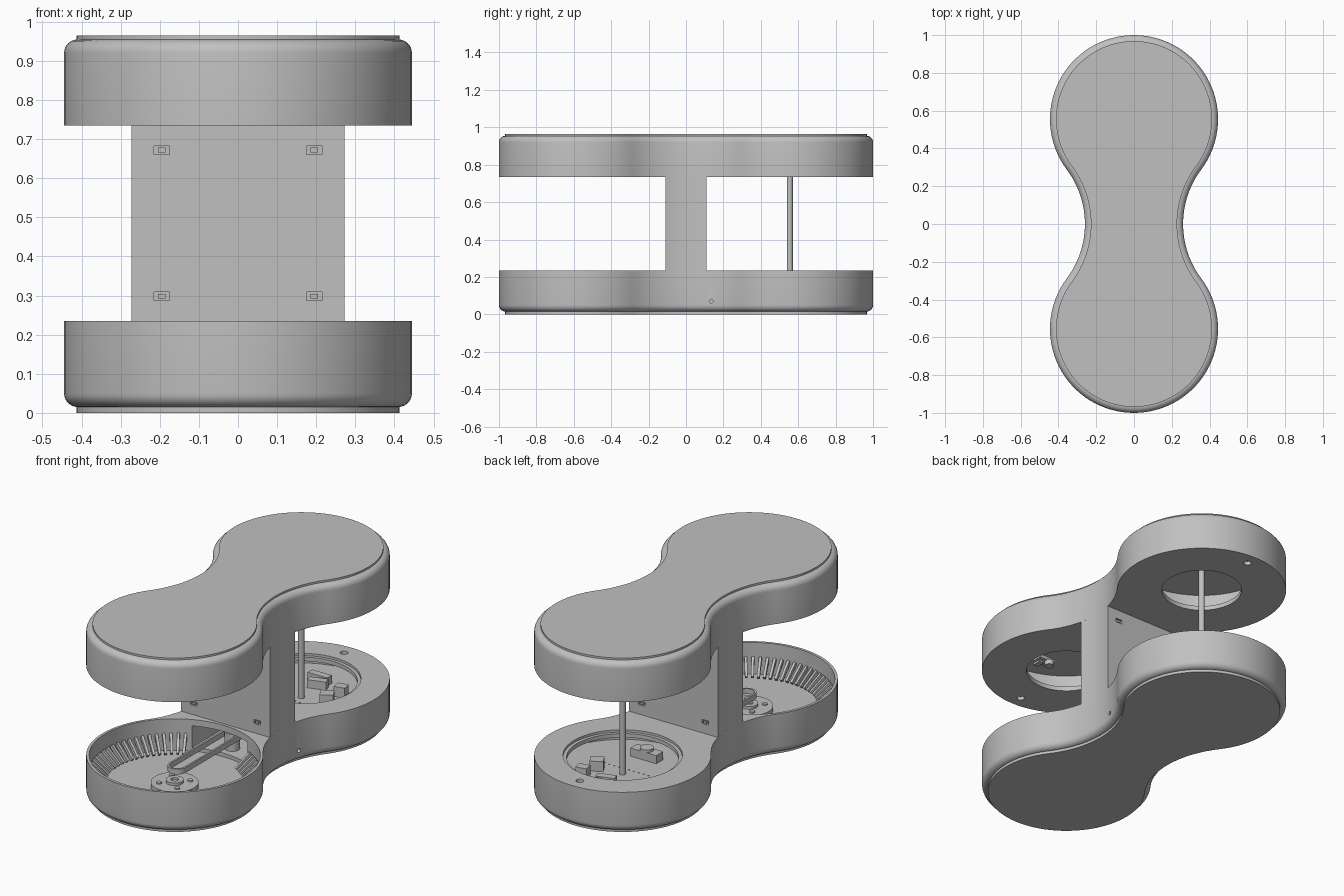
import bpy, bmesh
from math import sin, cos, pi, radians, atan2
from mathutils import Vector, Matrix

cube = bpy.data.objects.get("Cube")
if cube:
    bpy.data.objects.remove(cube, do_unlink=True)

grey = bpy.data.materials.new("plain grey")
grey.use_nodes = True
COLOUR = (0.53, 0.53, 0.53, 1)
grey.diffuse_color = COLOUR
grey.node_tree.nodes["Principled BSDF"].inputs["Base Color"].default_value = COLOUR

LOBE_Y, LOBE_R = 0.555, 0.445     # round ends
NECK_X, NECK_R = 0.74, 0.48       # concave waist
TANGENT = atan2(0.6, 0.8)
HEIGHT = 0.97


def finish(name, bm):
    bmesh.ops.recalc_face_normals(bm, faces=bm.faces)
    mesh = bpy.data.meshes.new(name)
    bm.to_mesh(mesh)
    bm.free()
    mesh.materials.append(grey)
    ob = bpy.data.objects.new(name, mesh)
    bpy.context.collection.objects.link(ob)
    return ob


def arc(cx, cy, r, a, b, n):
    return [(cx + r * cos(a + (b - a) * i / n), cy + r * sin(a + (b - a) * i / n))
            for i in range(n + 1)]


def outline(d=0.0):
    """Dumbbell outline, moved inwards by d."""
    t, r, n = TANGENT, LOBE_R - d, NECK_R + d
    return (arc(0, LOBE_Y, r, -t, pi + t, 64)
            + arc(-NECK_X, 0, n, t, -t, 24)[1:-1]
            + arc(0, -LOBE_Y, r, pi - t, 2 * pi + t, 64)
            + arc(NECK_X, 0, n, pi + t, pi - t, 24)[1:-1])


def loft(name, sections):
    """Skin a stack of (points, z) sections and cap both ends."""
    bm = bmesh.new()
    rings = [[bm.verts.new((x, y, z)) for x, y in pts] for pts, z in sections]
    count = len(rings[0])
    for low, high in zip(rings, rings[1:]):
        for i in range(count):
            j = (i + 1) % count
            bm.faces.new((low[i], low[j], high[j], high[i]))
    bm.faces.new(rings[0])
    bm.faces.new(rings[-1])
    return finish(name, bm)


def cylinder(name, x, y, r, z0, z1, seg=64):
    return loft(name, [(arc(x, y, r, 0, 2 * pi, seg)[:-1], z) for z in (z0, z1)])


def box(name, centre, size, turn=0.0):
    bm = bmesh.new()
    m = (Matrix.Translation(centre) @ Matrix.Rotation(turn, 4, 'Z')
         @ Matrix.Diagonal((*size, 1)))
    bmesh.ops.create_cube(bm, size=1, matrix=m)
    return finish(name, bm)


def cut(ob, cutters):
    for c in cutters:
        c.hide_render = True
        mod = ob.modifiers.new("cut", 'BOOLEAN')
        mod.operation, mod.solver, mod.object = 'DIFFERENCE', 'EXACT', c
        bpy.context.view_layer.objects.active = ob
        bpy.ops.object.modifier_apply(modifier=mod.name)
        bpy.data.objects.remove(c, do_unlink=True)


def housing(name, flip):
    """Shell with one rounded rim; flip turns it upside down."""
    steps = [(0.235, 0)] + [(0.05 - 0.035 * sin(a), 0.035 * (1 - cos(a)))
                            for a in (radians(15 * i) for i in range(7))]
    return loft(name, [(outline(d), HEIGHT - z if flip else z) for z, d in steps])


# Housings and end plates
lower = housing("lower_housing", False)
upper = housing("upper_housing", True)
loft("base_plate", [(outline(0.032), z) for z in (0, 0.02)])
loft("top_plate", [(outline(0.032), z) for z in (0.95, 0.965)])

# Lower pockets: open front pan, belt tunnel, rear well with stepped lip
side_hole = cylinder("side_hole", 0, 0, 0.011, 0.22, 0.4, 16)
side_hole.data.transform(Matrix.Translation((0, 0.135, 0.07)) @ Matrix.Rotation(pi / 2, 4, 'Y'))
cut(lower, [
    cylinder("pan", 0, -LOBE_Y, 0.43, 0.06, 0.3, 96),
    box("tunnel", (0, -0.1, 0.14), (0.34, 0.4, 0.12)),
    cylinder("well", 0, LOBE_Y, 0.41, 0.13, 0.2),
    cylinder("well_mouth", 0, LOBE_Y, 0.282, 0.19, 0.3),
    cylinder("well_lip", 0, LOBE_Y, 0.3, 0.222, 0.3),
    cylinder("screw_hole", 0, 0.93, 0.02, 0.215, 0.3, 20),
    side_hole])

# Upper pockets: a hollow with a round mouth in each lobe
for s in (-1, 1):
    cut(upper, [
        cylinder("hollow", 0, s * LOBE_Y, 0.41, 0.76, 0.94),
        cylinder("mouth", 0, s * LOBE_Y, 0.21, 0.7, 0.78),
        cylinder("screw_hole", 0, s * 0.93, 0.02, 0.7, 0.755, 20)])

# Central column follows the waist, with four clip slots on each face
edge = atan2(0.11, 0.467)
profile = (arc(-NECK_X, 0, NECK_R, edge, -edge, 16)
           + arc(NECK_X, 0, NECK_R, pi + edge, pi - edge, 16))
column = loft("column", [(profile, z) for z in (0.225, 0.745)])
for x in (-0.195, 0.195):
    for y in (-0.11, 0.11):
        for z in (0.298, 0.672):
            cut(column, [box("slot", (x, y, z), (0.04, 0.04, 0.022))])
            box("slot_clip", (x, y * 0.93, z), (0.018, 0.016, 0.012))

# Rear rod
cylinder("rod", 0, LOBE_Y, 0.016, 0.12, 0.95, 24)

# Sloping fins around the pan
bm = bmesh.new()
FINS = 72
for i in range(FINS):
    m = (Matrix.Translation((0, -LOBE_Y, 0)) @ Matrix.Rotation(2 * pi * (i + 0.5) / FINS, 4, 'Z')
         @ Matrix.Translation((0.39, 0, 0.115)) @ Matrix.Rotation(radians(-42), 4, 'Y')
         @ Matrix.Diagonal((0.11, 0.014, 0.02, 1)))
    if abs(m.translation.x) > 0.16 or m.translation.y < -LOBE_Y:
        bmesh.ops.create_cube(bm, size=1, matrix=m)
finish("pan_fins", bm)

# Hub in the pan
cylinder("hub", 0, -LOBE_Y, 0.12, 0.055, 0.085)
boss = cylinder("hub_boss", 0, -LOBE_Y, 0.045, 0.08, 0.1, 32)
cut(boss, [cylinder("bore", 0, -LOBE_Y, 0.02, 0.088, 0.2, 24)])
for k in range(4):
    a = pi / 4 + k * pi / 2
    cylinder("hub_bolt", 0.08 * cos(a), -LOBE_Y + 0.08 * sin(a), 0.014, 0.08, 0.092, 16)


# Drive belt loop running into the waist
def stadium(r):
    return arc(0, -0.05, r, 0, pi, 16) + arc(0, -0.53, r, pi, 2 * pi, 16)


belt = loft("drive_belt", [(stadium(0.05), z) for z in (0.14, 0.17)])
cut(belt, [loft("belt_gap", [(stadium(0.04), z) for z in (0.1, 0.2)])])
cylinder("drive_pulley", 0, -0.05, 0.04, 0.075, 0.175, 32)

# Small parts in the rear well: (x, y, width, depth, height, turn)
parts = [(0.14, 0.58, 0.07, 0.06, 0.06, 0.5), (0.0, 0.70, 0.10, 0.04, 0.05, 0.3),
         (0.01, 0.33, 0.16, 0.06, 0.05, 0.0), (0.15, 0.69, 0.06, 0.05, 0.06, 0.2),
         (-0.03, 0.76, 0.12, 0.04, 0.05, 0.0)]
for x, y, w, d, h, t in parts:
    box("well_part", (x, y, 0.125 + h / 2), (w, d, h), t)
cylinder("well_motor", 0.01, 0.33, 0.035, 0.17, 0.19, 24)
for i in range(13):
    cylinder("well_stud", -0.18 + 0.03 * i, 0.5, 0.004, 0.125, 0.133, 8)

# Bracket and knob hanging in the front upper hollow
box("bracket", (0.12, -0.64, 0.86), (0.03, 0.05, 0.18))
box("bracket_foot", (0.1, -0.62, 0.79), (0.1, 0.06, 0.02))
cylinder("bracket_knob", 0.08, -0.6, 0.025, 0.755, 0.785, 20)

# Smooth the curved walls, keep edges crisp
bpy.ops.object.select_all(action='DESELECT')
for ob in bpy.context.scene.objects:
    if ob.type == 'MESH':
        ob.select_set(True)
        bpy.context.view_layer.objects.active = ob
bpy.ops.object.shade_smooth_by_angle(angle=radians(30))
